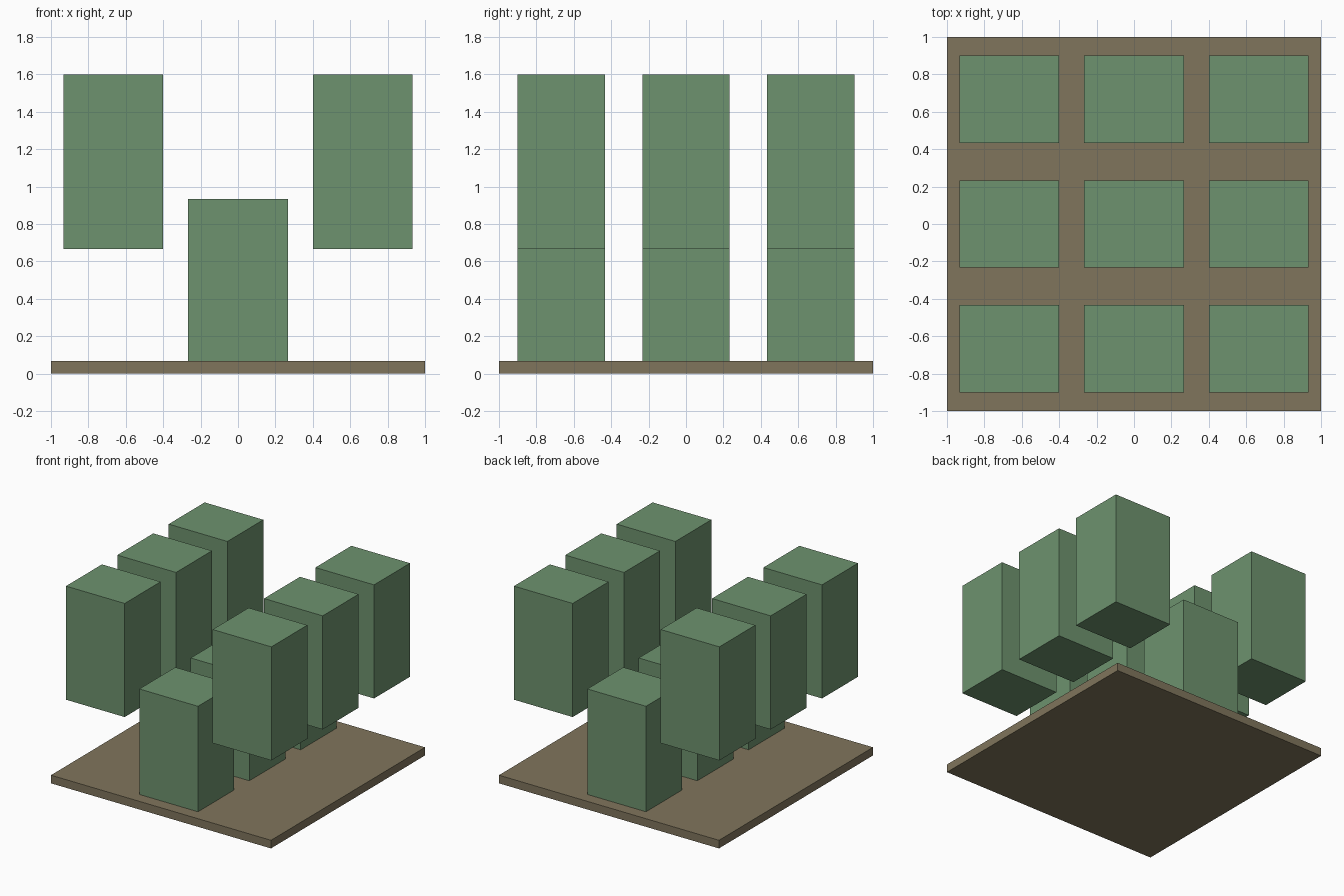
import bpy

if "Cube" in bpy.data.objects:
    bpy.data.objects.remove(bpy.data.objects["Cube"])


def make_material(name, color):
    mat = bpy.data.materials.new(name)
    mat.diffuse_color = (*color, 1)
    mat.use_nodes = True
    mat.node_tree.nodes["Principled BSDF"].inputs["Base Color"].default_value = mat.diffuse_color
    return mat


def box(name, center, size, mat):
    bpy.ops.mesh.primitive_cube_add(size=1, location=center)
    obj = bpy.context.object
    obj.name = name
    obj.scale = size
    bpy.ops.object.transform_apply(location=False, rotation=False, scale=True)
    obj.data.materials.append(mat)
    return obj


green = make_material("green", (0.155, 0.29, 0.158))
brown = make_material("brown", (0.216, 0.178, 0.107))

# Ground slab
SLAB = 0.0667
box("base_slab", (0, 0, SLAB / 2), (2, 2, SLAB), brown)

# Three columns of three blocks: outer columns float, middle column stands in the slab
# (its hidden bottom sits a hair above the slab underside to avoid coplanar faces)
columns = {"left": (-0.6667, 0.6667, 1.6),
           "middle": (0, 0.002, 0.9333),
           "right": (0.6667, 0.6667, 1.6)}
rows = {"front": -0.6667, "centre": 0, "back": 0.6667}
for col, (x, z0, z1) in columns.items():
    for row, y in rows.items():
        box(f"{col}_{row}_block", (x, y, (z0 + z1) / 2),
            (0.5333, 0.4667, z1 - z0), green)
